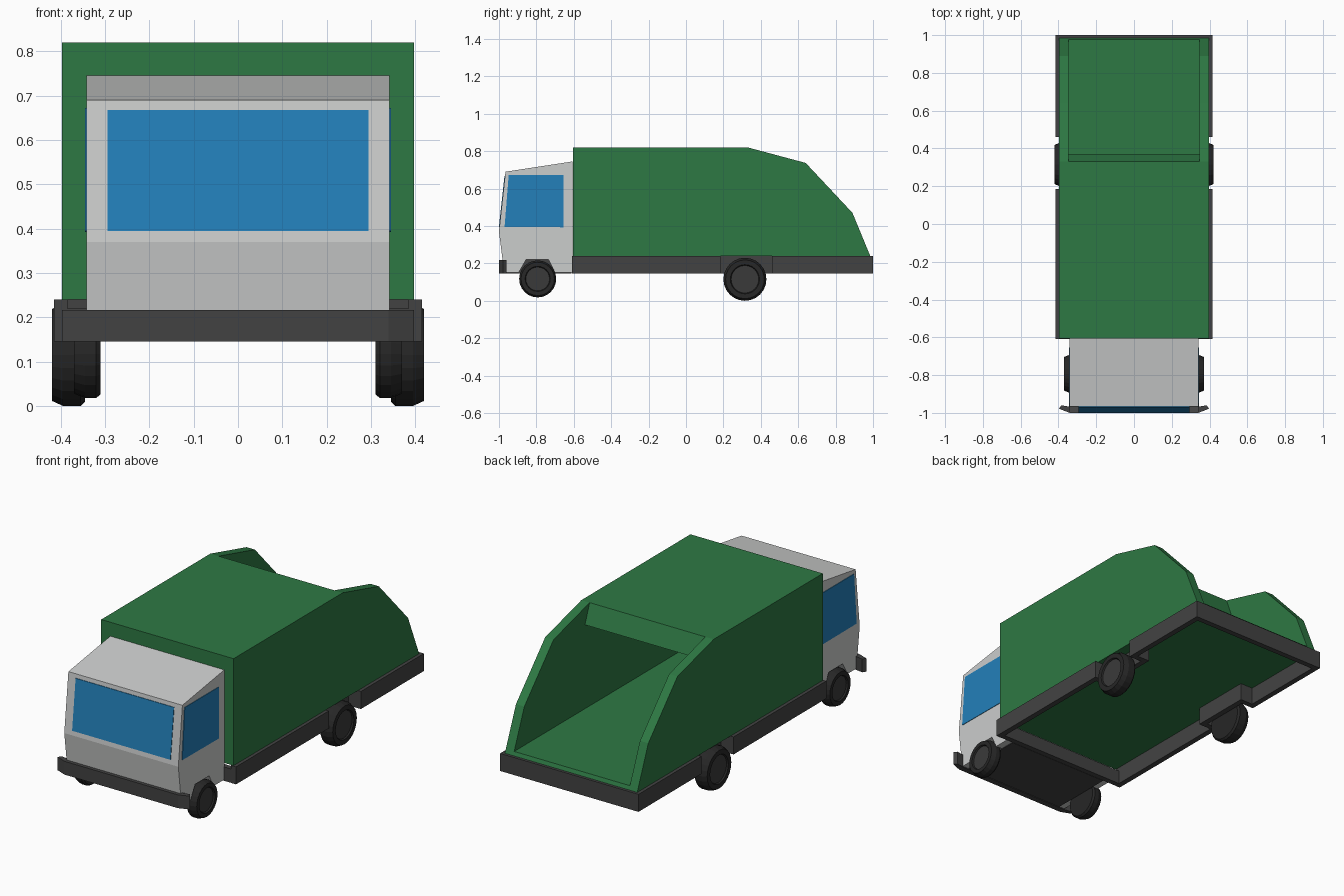
import bpy, bmesh, math

if "Cube" in bpy.data.objects:
    bpy.data.objects.remove(bpy.data.objects["Cube"])


def material(name, r, g, b):
    m = bpy.data.materials.new(name)
    m.diffuse_color = (r, g, b, 1)
    m.use_nodes = True
    m.node_tree.nodes["Principled BSDF"].inputs["Base Color"].default_value = m.diffuse_color
    return m


GREEN = material("green_paint", 0.027, 0.190, 0.057)
WHITE = material("off_white_paint", 0.60, 0.61, 0.605)
BLUE = material("blue_glass", 0.017, 0.215, 0.49)
GREY = material("dark_grey_metal", 0.055, 0.055, 0.055)
TYRE = material("black_rubber", 0.020, 0.020, 0.020)
HUB = material("hub_grey", 0.042, 0.042, 0.042)


def finish(name, bm, *mats):
    bmesh.ops.recalc_face_normals(bm, faces=bm.faces)
    me = bpy.data.meshes.new(name)
    bm.to_mesh(me)
    bm.free()
    for m in mats:
        me.materials.append(m)
    ob = bpy.data.objects.new(name, me)
    bpy.context.collection.objects.link(ob)
    return ob


def prism(name, pts, a, b, mat, axis="x"):
    """Extrude a (y, z) profile along x, or an (x, y) plan along z, from a to b."""
    bm = bmesh.new()

    def ring(t):
        return [bm.verts.new((t, p, q) if axis == "x" else (p, q, t)) for p, q in pts]
    lo, hi = ring(a), ring(b)
    bm.faces.new(lo)
    bm.faces.new(hi)
    n = len(pts)
    for i in range(n):
        j = (i + 1) % n
        bm.faces.new((lo[i], lo[j], hi[j], hi[i]))
    return finish(name, bm, mat)


def box(name, x0, x1, y0, y1, z0, z1, mat):
    return prism(name, [(y0, z0), (y1, z0), (y1, z1), (y0, z1)], x0, x1, mat)


def flip(pts):
    return [(-x, y) for x, y in pts]


# Refuse body: side profile hollowed out by an open-backed hopper
body = prism("refuse_body", [(-0.605, 0.24), (-0.605, 0.82), (0.33, 0.82), (0.64, 0.737),
                             (0.89, 0.47), (0.985, 0.24)], -0.397, 0.397, GREEN)
cutter = prism("hopper_cutter", [(-0.55, 0.26), (-0.55, 0.77), (0.27, 0.77), (0.30, 0.715),
                                 (0.37, 0.715), (0.33, 0.82), (0.33, 0.9), (1.1, 0.9),
                                 (1.1, 0.26)], -0.347, 0.347, GREEN)
cutter.hide_render = True
mod = body.modifiers.new("hopper", "BOOLEAN")
mod.operation = "DIFFERENCE"
mod.solver = "EXACT"
mod.object = cutter
bpy.context.view_layer.objects.active = body
bpy.ops.object.modifier_apply(modifier=mod.name)
bpy.data.objects.remove(cutter)

# Chassis frame: open ring with pockets stepping in around the rear wheels
outer = [(0.415, -0.61), (0.415, 0.185), (0.34, 0.185), (0.34, 0.46), (0.415, 0.46), (0.415, 1.0)]
inner = [(0.385, -0.61), (0.385, 0.155), (0.31, 0.155), (0.31, 0.49), (0.385, 0.49), (0.385, 0.97)]
prism("chassis_frame", outer + flip(outer[::-1]) + flip(inner) + inner[::-1],
      0.145, 0.24, GREY, "z")
box("chassis_front_bar", -0.385, 0.385, -0.609, -0.58, 0.145, 0.22, GREY)

# Cab with wheel arches, dark underside
prism("cab", [(-0.972, 0.15), (-1.0, 0.37), (-0.965, 0.69), (-0.606, 0.745), (-0.606, 0.15),
              (-0.70, 0.15), (-0.735, 0.22), (-0.855, 0.22), (-0.895, 0.15)], -0.342, 0.342, WHITE)
box("cab_underside", -0.305, 0.305, -0.965, -0.612, 0.146, 0.225, GREY)


# Windows as thin plates
def front_y(z):
    return -1.0 + (z - 0.37) * 0.035 / 0.32


z0, z1, t = 0.395, 0.668, 0.003
prism("windscreen", [(front_y(z0) - t, z0), (front_y(z1) - t, z1),
                     (front_y(z1) + t, z1), (front_y(z0) + t, z0)], -0.295, 0.295, BLUE)
for s, side in ((1, "left"), (-1, "right")):
    prism(side + "_side_window", [(-0.97, 0.395), (-0.948, 0.672), (-0.655, 0.672),
                                  (-0.655, 0.393)], s * 0.339, s * 0.345, BLUE)

# Front bumper with swept-back ends
bump = [(0.34, -1.0), (0.397, -0.978), (0.385, -0.96), (0.335, -0.968)]
prism("front_bumper", bump[:3] + [bump[3]] + flip([bump[3]]) + flip(bump[2::-1]),
      0.145, 0.217, GREY, "z")


# Wheels: lathed rings with a recessed hub
def wheel(name, s, x0, x1, y, z, r, sides=24):
    rings = [(x0, 0.92 * r), (x0 + 0.01, r), (x1 - 0.025, r), (x1, 0.90 * r),
             (x1, 0.68 * r), (x1 - 0.008, 0.64 * r)]
    bm = bmesh.new()
    loops = [[bm.verts.new((s * x, y + rr * math.cos(2 * math.pi * i / sides),
                            z + rr * math.sin(2 * math.pi * i / sides)))
              for i in range(sides)] for x, rr in rings]
    for a, b in zip(loops, loops[1:]):
        for i in range(sides):
            j = (i + 1) % sides
            bm.faces.new((a[i], a[j], b[j], b[i]))
    bm.faces.new(loops[0])
    bm.faces.new(loops[-1]).material_index = 1
    finish(name, bm, TYRE, HUB)


for s, side in ((1, "left"), (-1, "right")):
    wheel("front_wheel_" + side, s, 0.31, 0.37, -0.793, 0.117, 0.099)
    wheel("rear_wheel_" + side, s, 0.345, 0.42, 0.315, 0.115, 0.115)
